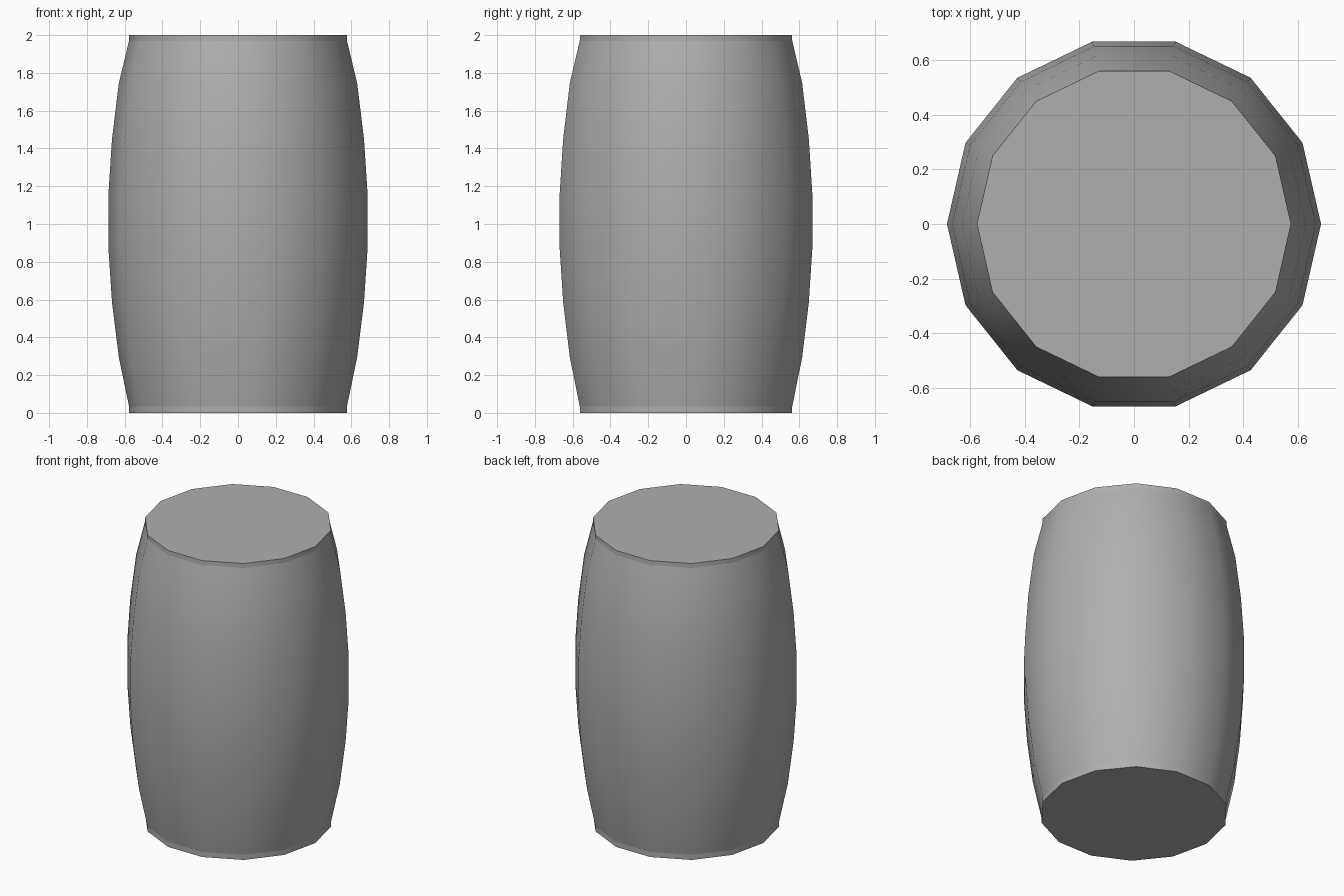
import bpy, bmesh, math

if "Cube" in bpy.data.objects:
    bpy.data.objects.remove(bpy.data.objects["Cube"])

SIDES = 14
# (radius, height) from bottom rim to top rim
PROFILE = [(0.576, 0.0), (0.577, 0.035), (0.631, 0.295), (0.667, 0.585), (0.686, 0.87),
           (0.686, 1.16), (0.667, 1.45), (0.631, 1.745), (0.577, 1.97), (0.576, 2.0)]

bm = bmesh.new()
rings = []
for r, z in PROFILE:
    rings.append([bm.verts.new((r * math.cos(2 * math.pi * i / SIDES),
                                r * math.sin(2 * math.pi * i / SIDES), z))
                  for i in range(SIDES)])

# Bulging wall
for low, high in zip(rings, rings[1:]):
    for i in range(SIDES):
        j = (i + 1) % SIDES
        bm.faces.new((low[i], low[j], high[j], high[i]))

# Flat lids
bm.faces.new(rings[0][::-1])
bm.faces.new(rings[-1])
for f in bm.faces:
    f.smooth = True

# Crisp edges around the lids and the narrow rim bands
for k in (0, 1, -2, -1):
    for i in range(SIDES):
        bm.edges.get((rings[k][i], rings[k][(i + 1) % SIDES])).smooth = False

mesh = bpy.data.meshes.new("barrel_body")
bm.to_mesh(mesh)
bm.free()
barrel = bpy.data.objects.new("barrel_body", mesh)
bpy.context.collection.objects.link(barrel)

# Dark grey surface
grey = bpy.data.materials.new("dark_grey")
grey.diffuse_color = (0.43, 0.43, 0.43, 1)
grey.use_nodes = True
grey.node_tree.nodes["Principled BSDF"].inputs["Base Color"].default_value = grey.diffuse_color
mesh.materials.append(grey)
